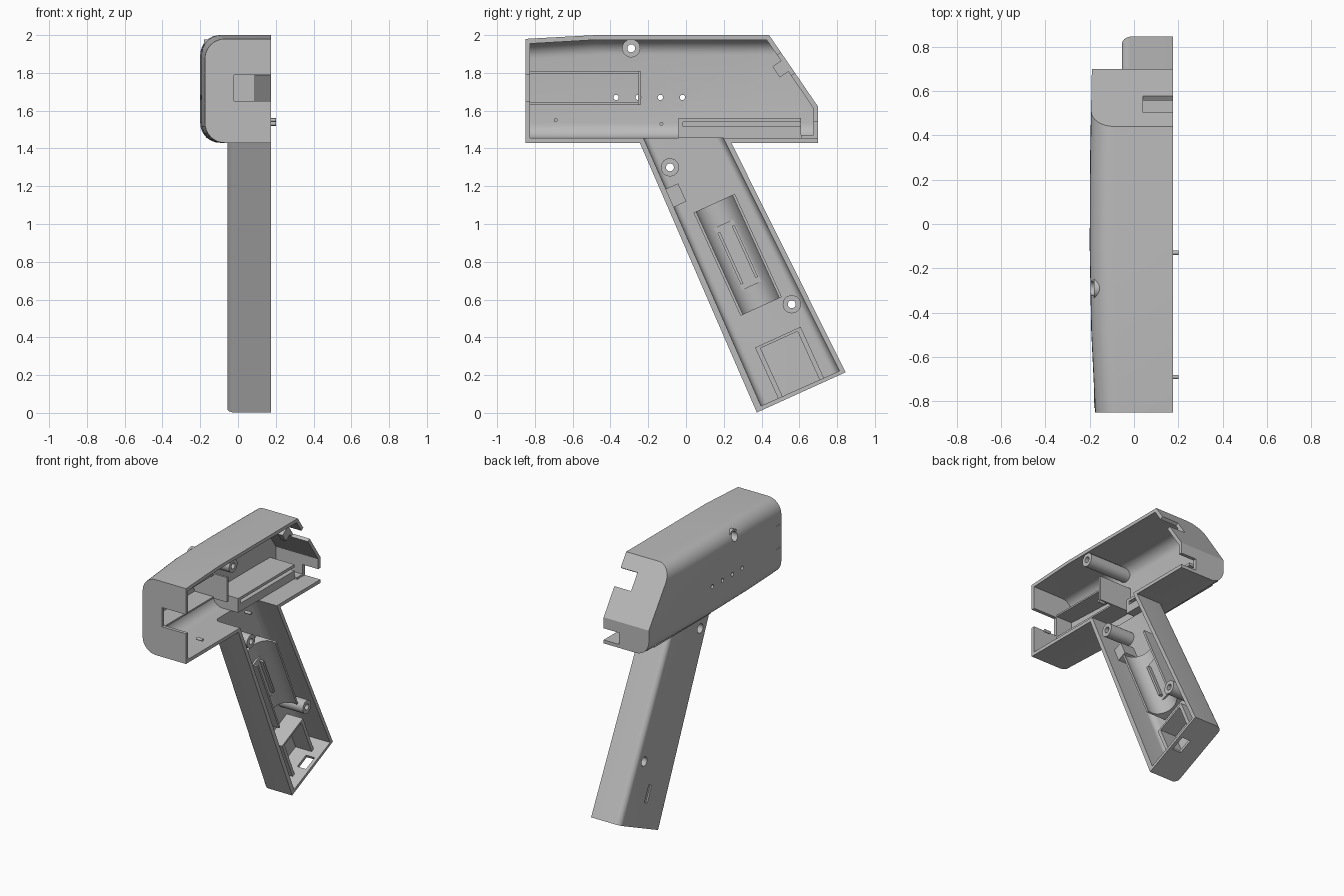
import bpy, bmesh, math
from mathutils import Matrix, Vector

if "Cube" in bpy.data.objects:
    bpy.data.objects.remove(bpy.data.objects["Cube"], do_unlink=True)

grey = bpy.data.materials.new("plain grey")
grey.use_nodes = True
grey.diffuse_color = (0.5, 0.5, 0.5, 1)
grey.node_tree.nodes["Principled BSDF"].inputs["Base Color"].default_value = (0.5, 0.5, 0.5, 1)

RIM = 0.175      # open parting plane
WALL = 0.025
TILT = math.radians(24.5)


def finish(name, bm):
    bmesh.ops.recalc_face_normals(bm, faces=bm.faces)
    mesh = bpy.data.meshes.new(name)
    bm.to_mesh(mesh)
    bm.free()
    mesh.materials.append(grey)
    obj = bpy.data.objects.new(name, mesh)
    bpy.context.collection.objects.link(obj)
    return obj


def box(name, x, y, z, matrix=Matrix()):
    bm = bmesh.new()
    bmesh.ops.create_cube(bm, size=1)
    for v in bm.verts:
        v.co = matrix @ Vector([r[0] + (c + 0.5) * (r[1] - r[0]) for r, c in zip((x, y, z), v.co)])
    return finish(name, bm)


def rod(name, x, y, z, radius):
    """Cylinder along x."""
    bm = bmesh.new()
    bmesh.ops.create_cone(bm, cap_ends=True, segments=32, radius1=radius, radius2=radius, depth=x[1] - x[0])
    bmesh.ops.transform(bm, verts=bm.verts, matrix=Matrix.Translation(((x[0] + x[1]) / 2, y, z))
                        @ Matrix.Rotation(math.pi / 2, 4, "Y"))
    return finish(name, bm)


def combine(target, others, mode="DIFFERENCE"):
    for other in others:
        mod = target.modifiers.new("cut", "BOOLEAN")
        mod.operation, mod.object, mod.solver = mode, other, "EXACT"
        bpy.context.view_layer.objects.active = target
        bpy.ops.object.modifier_apply(modifier=mod.name)
        bpy.data.objects.remove(other, do_unlink=True)
    return target


def section(width, outer, inner, radius):
    """D-shaped outline as (across, x) pairs, rounded on the outer side."""
    pts = [(0, inner)]
    for centre, start in ((radius, 180), (width - radius, 270)):
        for i in range(9):
            a = math.radians(start + i * 90 / 8)
            pts.append((centre + radius * math.cos(a), outer + radius + radius * math.sin(a)))
    return pts + [(width, inner)]


def loft(rings):
    bm = bmesh.new()
    loops = [[bm.verts.new(p) for p in ring] for ring in rings]
    n = len(loops[0])
    for a, b in zip(loops, loops[1:]):
        for i in range(n):
            bm.faces.new((a[i], a[(i + 1) % n], b[(i + 1) % n], b[i]))
    bm.faces.new(loops[0])
    bm.faces.new(loops[-1])
    bmesh.ops.recalc_face_normals(bm, faces=bm.faces)
    return bm


def head(name, t, inner):
    rings = []
    for y, outer, top in ((-0.85 + t, -0.175, 1.98), (-0.48, -0.193, 2), (-0.1, -0.2, 2),
                          (0.3, -0.198, 2), (0.7 - t, -0.19, 2)):
        base = 1.43 + t
        rings.append([(x, y, base + u) for u, x in section(top - t - base, outer + t, inner, 0.105 - t)])
    bm = loft(rings)
    # sloping back
    normal = Vector((0, 0.38, 0.26)).normalized()
    cut = bmesh.ops.bisect_plane(bm, geom=bm.verts[:] + bm.edges[:] + bm.faces[:],
                                 plane_co=Vector((0, 0.44, 2)) - normal * t, plane_no=normal, clear_outer=True)
    bmesh.ops.contextual_create(bm, geom=[e for e in cut["geom_cut"] if isinstance(e, bmesh.types.BMEdge)])
    return finish(name, bm)


def grip(name, ends, outer, inner, radius):
    rings = []
    for front, back in ends:
        a, b = Vector((0, *front)), Vector((0, *back))
        w = (b - a).length
        rings.append([a + (b - a) * u / w + Vector((x, 0, 0)) for u, x in section(w, outer, inner, radius)])
    return finish(name, loft(rings))


# Hollow half shell: head and slanted grip
shell = head("half_shell", 0, RIM)
combine(shell, [grip("grip", (((-0.249, 1.44), (0.235, 1.44)), ((0.375, 0.002), (0.845, 0.215))),
                     -0.055, RIM, 0.04)], "UNION")
slope = Matrix.Translation((0, 0.54, 1.854)) @ Matrix.Rotation(-math.atan2(0.38, 0.26), 4, "X")
bosses = ((-0.29, 1.93, -0.19), (-0.085, 1.3, -0.04), (0.56, 0.575, -0.04))
cutters = [
    head("cavity", WALL, 0.3),
    grip("grip_cavity", (((-0.245, 1.5), (0.175, 1.5)), ((0.397, 0.037), (0.812, 0.222))), -0.03, 0.3, 0.04),
    box("front_window", (-0.02, 0.3), (-0.9, -0.8), (1.65, 1.79)),
    box("slope_notch", (0.04, 0.3), (-0.065, 0.065), (-0.06, 0.06), slope),
    box("back_notch", (0.05, 0.3), (0.65, 0.75), (1.455, 1.54)),
]
for i in range(4):
    cutters.append(rod("side_hole", (-0.3, -0.1), -0.37 + i * 0.117, 1.67, 0.014))
for y, z, x in bosses:
    cutters.append(rod("screw_hole", (-0.3, x + 0.06), y, z, 0.033))
# Grip frame: x outwards, y across, z up the grip
frame = Matrix.Translation((0, 0.04, 1.06)) @ Matrix.Rotation(TILT, 4, "X")
cutters.append(box("outer_slot", (-0.1, -0.045), (0.11, 0.145), (-0.93, -0.81), frame))
cutters.append(box("bottom_slot", (0.08, 0.15), (0.09, 0.2), (-1.2, -1.05), frame))
combine(shell, cutters)
parts = [shell]

# Screw bosses
for y, z, x in bosses:
    boss = rod("screw_boss", (x + 0.01, 0.165), y, z, 0.048)
    combine(boss, [rod("bore", (-0.4, 0.4), y, z, 0.021), rod("sink", (-0.4, x + 0.05), y, z, 0.033)])
    parts.append(boss)

# Front tray walls
parts += [
    box("tray_bottom", (-0.18, -0.02), (-0.83, -0.25), (1.63, 1.642)),
    box("tray_top", (-0.18, -0.02), (-0.83, -0.25), (1.798, 1.81)),
    box("tray_end", (-0.18, 0.09), (-0.255, -0.24), (1.63, 1.81)),
]

# Long grooved rail
rail = box("rail", (-0.17, 0.03), (-0.04, 0.61), (1.456, 1.56))
combine(rail, [box("groove", (-0.01, 0.1), (-0.015, 0.7), (1.515, 1.54))])
parts += [rail, box("slope_tab", (0, 0.04), (-0.03, 0.04), (-0.08, -0.015), slope),
          box("back_lip", (-0.16, 0.05), (0.61, 0.68), (1.456, 1.47))]

# Locating pins on the parting plane
for y, z in ((-0.69, 1.55), (-0.13, 1.53)):
    parts.append(rod("locating_pin", (0.15, 0.2), y, z, 0.01))

# Battery saddle with contact rails
saddle = box("battery_saddle", (-0.035, 0.13), (0, 0.24), (-0.6, 0), frame)
bm = bmesh.new()
bmesh.ops.create_cone(bm, cap_ends=True, segments=48, radius1=0.11, radius2=0.11, depth=0.9)
bmesh.ops.transform(bm, verts=bm.verts, matrix=frame @ Matrix.Translation((0.1, 0.12, -0.3)))
combine(saddle, [finish("battery_space", bm)])
parts += [saddle, box("contact_plate", (-0.03, 0.005), (0.06, 0.18), (-0.48, -0.12), frame)]
for u in (0.07, 0.155):
    parts.append(box("contact_rail", (-0.03, 0.03), (u, u + 0.015), (-0.45, -0.15), frame))

# Connector holder and switch block
parts.append(box("holder_top", (-0.035, 0.1), (0, 0.265), (-0.8, -0.785), frame))
for u in (0, 0.24):
    parts.append(box("holder_side", (-0.035, 0.1), (u, u + 0.025), (-1.09, -0.785), frame))
parts.append(box("switch_block", (-0.035, 0.08), (-0.105, -0.01), (0.07, 0.175), frame))

bpy.ops.object.select_all(action="DESELECT")
for part in parts:
    part.select_set(True)
bpy.context.view_layer.objects.active = shell
bpy.ops.object.shade_smooth_by_angle(angle=math.radians(30))
